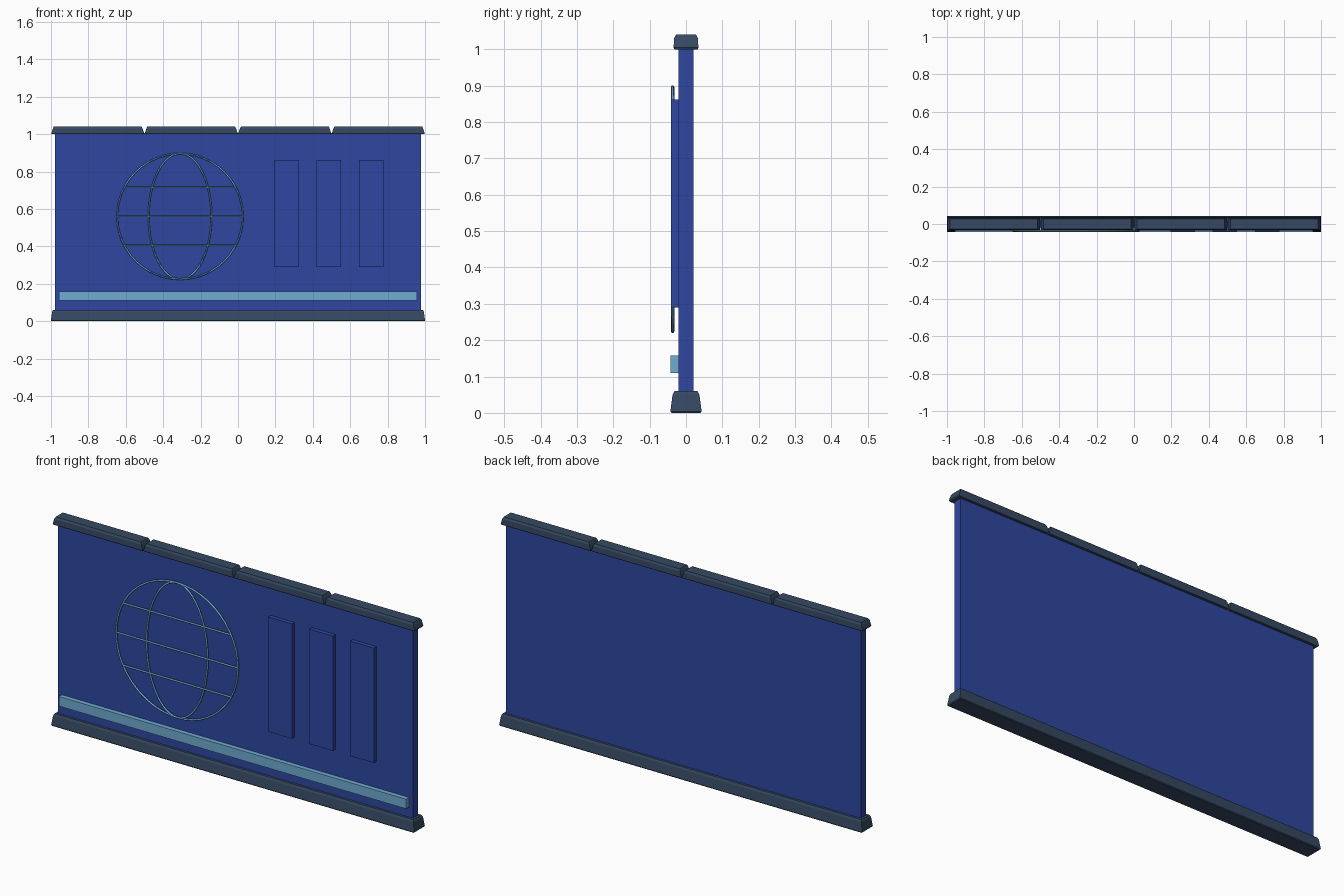
import bpy, bmesh, math

if "Cube" in bpy.data.objects:
    bpy.data.objects.remove(bpy.data.objects["Cube"])


def material(name, rgb):
    lin = [((c / 255 + 0.055) / 1.055) ** 2.4 for c in rgb]
    m = bpy.data.materials.new(name)
    m.diffuse_color = (*lin, 1)
    m.use_nodes = True
    m.node_tree.nodes["Principled BSDF"].inputs["Base Color"].default_value = m.diffuse_color
    return m


BLUE = material("deep_blue", (46, 70, 160))
SLATE = material("slate", (54, 73, 98))
SKY = material("sky_blue", (112, 172, 210))


def loft(name, mat, cx, cy, rings):
    """Stack of rectangles (z, half x, half y), joined and capped."""
    bm = bmesh.new()
    loops = [[bm.verts.new((cx + sx * hx, cy + sy * hy, z))
              for sx, sy in ((-1, -1), (1, -1), (1, 1), (-1, 1))] for z, hx, hy in rings]
    bm.faces.new(loops[0][::-1])
    bm.faces.new(loops[-1])
    for a, b in zip(loops, loops[1:]):
        for i in range(4):
            j = (i + 1) % 4
            bm.faces.new((a[i], a[j], b[j], b[i]))
    me = bpy.data.meshes.new(name)
    bm.to_mesh(me)
    bm.free()
    me.materials.append(mat)
    ob = bpy.data.objects.new(name, me)
    bpy.context.collection.objects.link(ob)
    return ob


def box(name, mat, x0, x1, y0, y1, z0, z1):
    hx, hy = (x1 - x0) / 2, (y1 - y0) / 2
    return loft(name, mat, x0 + hx, y0 + hy, [(z0, hx, hy), (z1, hx, hy)])


def wire(name, mat, pts, cyclic, radius=0.0048):
    """Thin round rod following points, turned into a mesh."""
    cu = bpy.data.curves.new(name, "CURVE")
    cu.dimensions = "3D"
    cu.bevel_depth = radius
    cu.bevel_resolution = 1
    cu.use_fill_caps = True
    sp = cu.splines.new("POLY")
    sp.points.add(len(pts) - 1)
    for p, co in zip(sp.points, pts):
        p.co = (*co, 1)
    sp.use_cyclic_u = cyclic
    cu.materials.append(mat)
    ob = bpy.data.objects.new(name, cu)
    bpy.context.collection.objects.link(ob)
    bpy.ops.object.select_all(action="DESELECT")
    ob.select_set(True)
    bpy.context.view_layer.objects.active = ob
    bpy.ops.object.convert(target="MESH")


# Wall and tapered foot
box("wall_panel", BLUE, -0.978, 0.978, -0.02, 0.02, 0.03, 1.005)
loft("base_rail", SLATE, 0, 0, [(0, 0.997, 0.04), (0.004, 1.0, 0.043),
                                (0.05, 0.994, 0.037), (0.06, 0.989, 0.032)])

# Four top caps with notches between them
for i in range(4):
    loft(f"top_cap_{i + 1}", SLATE, -0.75 + 0.5 * i, 0,
         [(1.0, 0.245, 0.032), (1.005, 0.248, 0.034), (1.03, 0.24, 0.033), (1.04, 0.235, 0.028)])

# Raised upright panels and lower stripe
for i in range(3):
    x = 0.195 + 0.226 * i
    box(f"upright_panel_{i + 1}", BLUE, x, x + 0.131, -0.041, -0.018, 0.29, 0.862)
box("lower_stripe", SKY, -0.957, 0.957, -0.043, -0.018, 0.11, 0.158)

# Globe emblem: outer ring, meridian ellipse, three latitude rods
GX, GY, GZ, GR = -0.31, -0.037, 0.56, 0.336
for name, rx in (("globe_ring", GR), ("globe_meridian", GR / 2)):
    wire(name, SKY, [(GX + rx * math.cos(t), GY, GZ + GR * math.sin(t))
                     for t in (2 * math.pi * k / 48 for k in range(48))], True)
for i, dz in enumerate((-0.155, 0, 0.155)):
    h = math.sqrt(GR ** 2 - dz ** 2)
    wire(f"globe_latitude_{i + 1}", SKY, [(GX - h, GY, GZ + dz), (GX + h, GY, GZ + dz)], False)
